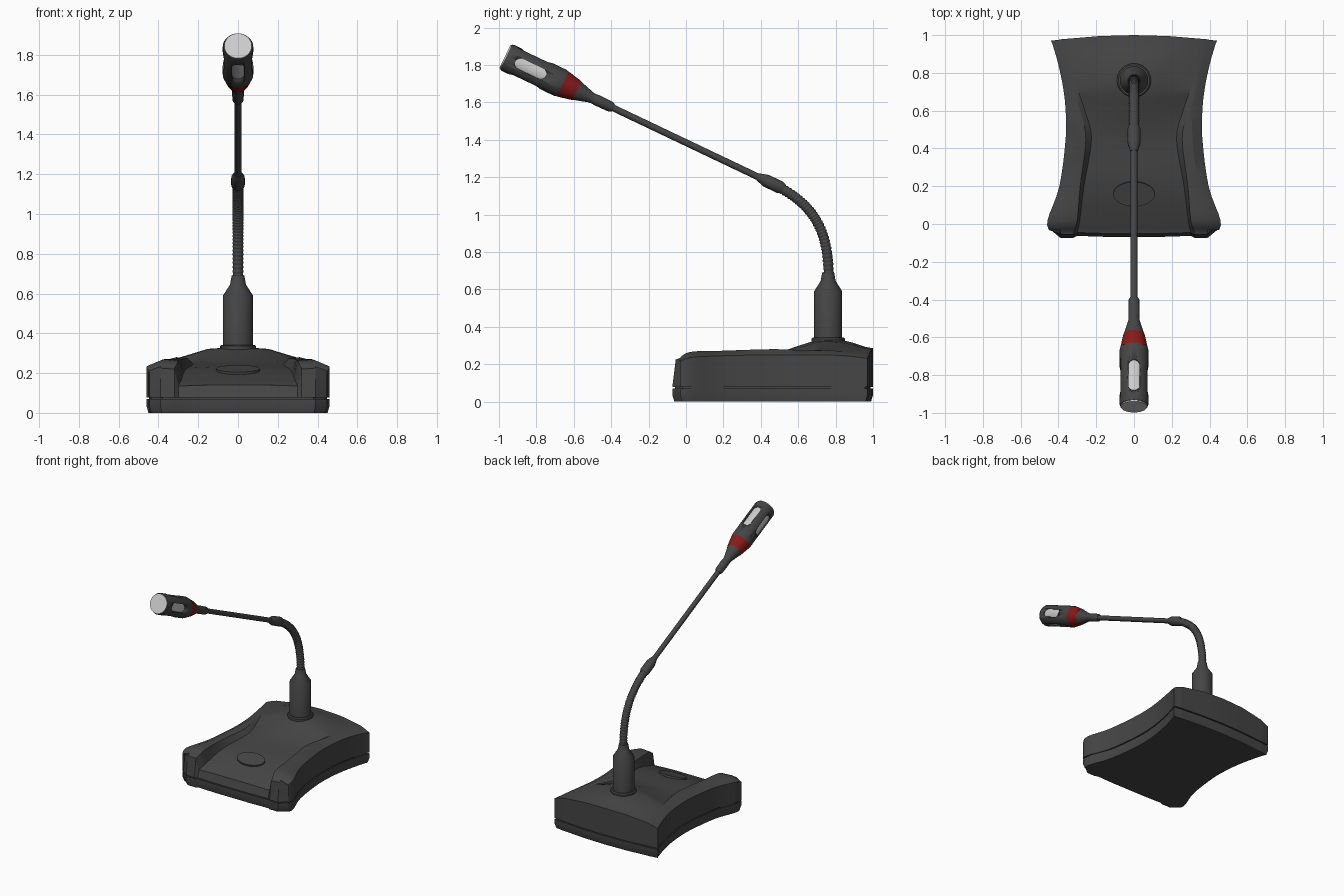
import bpy, bmesh, math
from mathutils import Vector, geometry

if "Cube" in bpy.data.objects:
    bpy.data.objects.remove(bpy.data.objects["Cube"])


def material(name, rgb):
    m = bpy.data.materials.new(name)
    m.diffuse_color = (*rgb, 1)
    m.use_nodes = True
    m.node_tree.nodes["Principled BSDF"].inputs["Base Color"].default_value = m.diffuse_color
    return m


DARK = material("dark_plastic", (0.06, 0.06, 0.06))
LIGHT = material("grille_grey", (0.55, 0.55, 0.55))
RED = material("red", (0.25, 0.01, 0.01))


def finish(bm, name, mat=DARK, angle=35):
    bmesh.ops.recalc_face_normals(bm, faces=bm.faces)
    me = bpy.data.meshes.new(name)
    bm.to_mesh(me)
    bm.free()
    ob = bpy.data.objects.new(name, me)
    bpy.context.collection.objects.link(ob)
    me.materials.append(mat)
    bpy.ops.object.select_all(action='DESELECT')
    ob.select_set(True)
    bpy.context.view_layer.objects.active = ob
    bpy.ops.object.shade_smooth_by_angle(angle=math.radians(angle))
    return ob


def skin(bm, rings):
    """Bridge closed rings of equal length and cap both ends."""
    rings = [[bm.verts.new(p) for p in r] for r in rings]
    n = len(rings[0])
    for a, b in zip(rings, rings[1:]):
        for i in range(n):
            bm.faces.new((a[i], a[(i + 1) % n], b[(i + 1) % n], b[i]))
    bm.faces.new(rings[0])
    bm.faces.new(rings[-1])


def sweep(name, path, radii, mat=DARK, sides=32, angle=35):
    """Round tube along a path lying in the x = 0 plane."""
    rings = []
    for i, (p, r) in enumerate(zip(path, radii)):
        t = (path[min(i + 1, len(path) - 1)] - path[max(i - 1, 0)]).normalized()
        n = Vector((1, 0, 0)).cross(t)
        rings.append([p + r * (math.cos(a) * Vector((1, 0, 0)) + math.sin(a) * n)
                      for a in (2 * math.pi * k / sides for k in range(sides))])
    bm = bmesh.new()
    skin(bm, rings)
    return finish(bm, name, mat, angle)


ORIGIN = Vector((0, 0.42, 1.185))
AXIS = Vector((0, -0.82, 0.39)).normalized()


def on_arm(name, prof, mat=DARK, **kw):
    return sweep(name, [ORIGIN + AXIS * s for s, r in prof], [r for s, r in prof], mat, **kw)


def upright(name, prof, y=0.76):
    return sweep(name, [Vector((0, y, z)) for z, r in prof], [r for z, r in prof])


# base stations: y, deck edge x, deck z centre / mid / edge, rail inner x z, rail outer x z, side x z
ROWS = [
    (-0.04, .300, .140, .140, .135, .320, .220, .390, .225, .445, .205),
    (0.02, .287, .165, .165, .162, .300, .260, .385, .265, .458, .235),
    (0.20, .265, .222, .222, .216, .285, .270, .340, .272, .395, .245),
    (0.45, .225, .250, .250, .245, .255, .275, .310, .280, .362, .250),
    (0.60, .260, .298, .285, .260, .285, .276, .312, .276, .362, .250),
    (0.72, .300, .330, .320, .272, .315, .275, .335, .272, .375, .250),
    (0.85, .325, .325, .312, .270, .340, .268, .362, .262, .402, .245),
    (0.98, .360, .285, .280, .258, .375, .252, .400, .246, .440, .230),
]
FRONT = (-.01, -.01, -.005, -.015, -.015, .03)   # y offsets of the front edge
BACK = (.02, .015, .0, .0, -.005, -.01)          # y offsets of the back edge


def spline(a, b, c, d, t):
    return b + .5 * t * (c - a + t * (2*a - 5*b + 4*c - d + t * (3 * (b - c) + d - a)))


def base_rows(steps=4):
    rows = []
    last = len(ROWS) - 1
    for i in range(last):
        q = [ROWS[max(0, min(last, i + k))] for k in (-1, 0, 1, 2)]
        for k in range(steps):
            rows.append([spline(*v, k / steps) for v in zip(*q)])
    rows.append(list(ROWS[-1]))
    out = []
    for i, (y, xd, zc, zm, ze, x3, z3, x4, z4, xo, zo) in enumerate(rows):
        off = FRONT if i == 0 else BACK if i == len(rows) - 1 else (0,) * 6
        half = [(0, zc), (xd * .5, zm), (xd, ze), (x3, z3), (x4, z4), (xo, zo)]
        half = [Vector((x, y + o, z)) for (x, z), o in zip(half, off)]
        out.append([Vector((-p.x, p.y, p.z)) for p in half[:0:-1]] + half)
    return out


# upper shell of the base
grid = base_rows()
bm = bmesh.new()
V = [[bm.verts.new(p) for p in row] for row in grid]
for a, b in zip(V, V[1:]):
    for i in range(len(a) - 1):
        bm.faces.new((a[i], a[i + 1], b[i + 1], b[i]))
rim = V[0] + [r[-1] for r in V[1:-1]] + V[-1][::-1] + [r[0] for r in V[-2:0:-1]]
outline = [Vector((v.co.x, v.co.y - (.018 if i < 11 else 0), 0)) for i, v in enumerate(rim)]
low = [bm.verts.new((p.x, p.y, .078)) for p in outline]
for i in range(len(rim)):
    j = (i + 1) % len(rim)
    bm.faces.new((rim[i], rim[j], low[j], low[i]))
bm.faces.new(low)
finish(bm, "base_shell", angle=30)


# seam core and bottom tray follow the same outline
def slab(name, levels):
    bm = bmesh.new()
    skin(bm, [[Vector((p.x * s, .46 + (p.y - .46) * s, z)) for p in outline] for z, s in levels])
    finish(bm, name)


slab("base_seam", [(.06, .975), (.085, .975)])
slab("base_tray", [(0, .98), (.035, 1), (.07, 1)])

# talk button, tilted with the deck
bpy.ops.mesh.primitive_cylinder_add(vertices=48, radius=1, depth=1, location=(0, .16, .212),
                                    rotation=(math.atan(.27), 0, 0))
button = bpy.context.object
button.name = "talk_button"
button.scale = (.11, .067, .022)
button.data.materials.append(DARK)
bpy.ops.object.shade_smooth_by_angle(angle=math.radians(35))

# post with collar
upright("post_collar", [(.29, .09), (.335, .09), (.342, .083)])
upright("post", [(.29, .075), (.59, .075), (.645, .04), (.69, .032)])

# ridged gooseneck
N = 141
bend = geometry.interpolate_bezier(Vector((0, .763, .66)), Vector((0, .763, .95)),
                                   Vector((0, .66, 1.07)), Vector((0, .45, 1.171)), N)
sweep("gooseneck", bend, [.028 if i % 4 < 2 else .025 for i in range(N)], sides=20, angle=60)

# straight arm and its sleeves
on_arm("lower_sleeve", [(-.11, .027), (-.09, .034), (-.01, .034), (.04, .02)])
on_arm("arm_rod", [(-.02, .018), (.95, .018)], sides=20)
on_arm("upper_sleeve", [(.895, .02), (.91, .028), (.99, .03), (1.02, .027)])

# microphone head
on_arm("head_neck", [(1.0, .026), (1.03, .03), (1.115, .055)])
on_arm("red_ring", [(1.112, .055), (1.125, .059), (1.195, .074)], RED)
on_arm("head_grille", [(1.25, .069), (1.537, .069)], LIGHT, sides=48)
body = on_arm("head_body", [(1.193, .073), (1.21, .077), (1.52, .077), (1.53, .073)], sides=48)

# four long slots: two stadium-shaped through cuts
SIDE = Vector((1, 0, 0))
UP = SIDE.cross(AXIS)
for u, v in ((SIDE, UP), (UP, SIDE)):
    bm = bmesh.new()
    shape = []
    for k in range(24):
        a = 2 * math.pi * (k + .5) / 24
        shift = .06 if math.cos(a) > 0 else -.06
        shape.append(ORIGIN + AXIS * (1.385 + shift + .03 * math.cos(a)) + u * .03 * math.sin(a))
    skin(bm, [[p + v * d for p in shape] for d in (-.12, .12)])
    cutter = finish(bm, "slot_cutter")
    bpy.context.view_layer.objects.active = body
    mod = body.modifiers.new("slot", 'BOOLEAN')
    mod.operation = 'DIFFERENCE'
    mod.solver = 'EXACT'
    mod.object = cutter
    bpy.ops.object.modifier_move_to_index(modifier=mod.name, index=0)
    bpy.ops.object.modifier_apply(modifier=mod.name)
    bpy.data.objects.remove(cutter)
